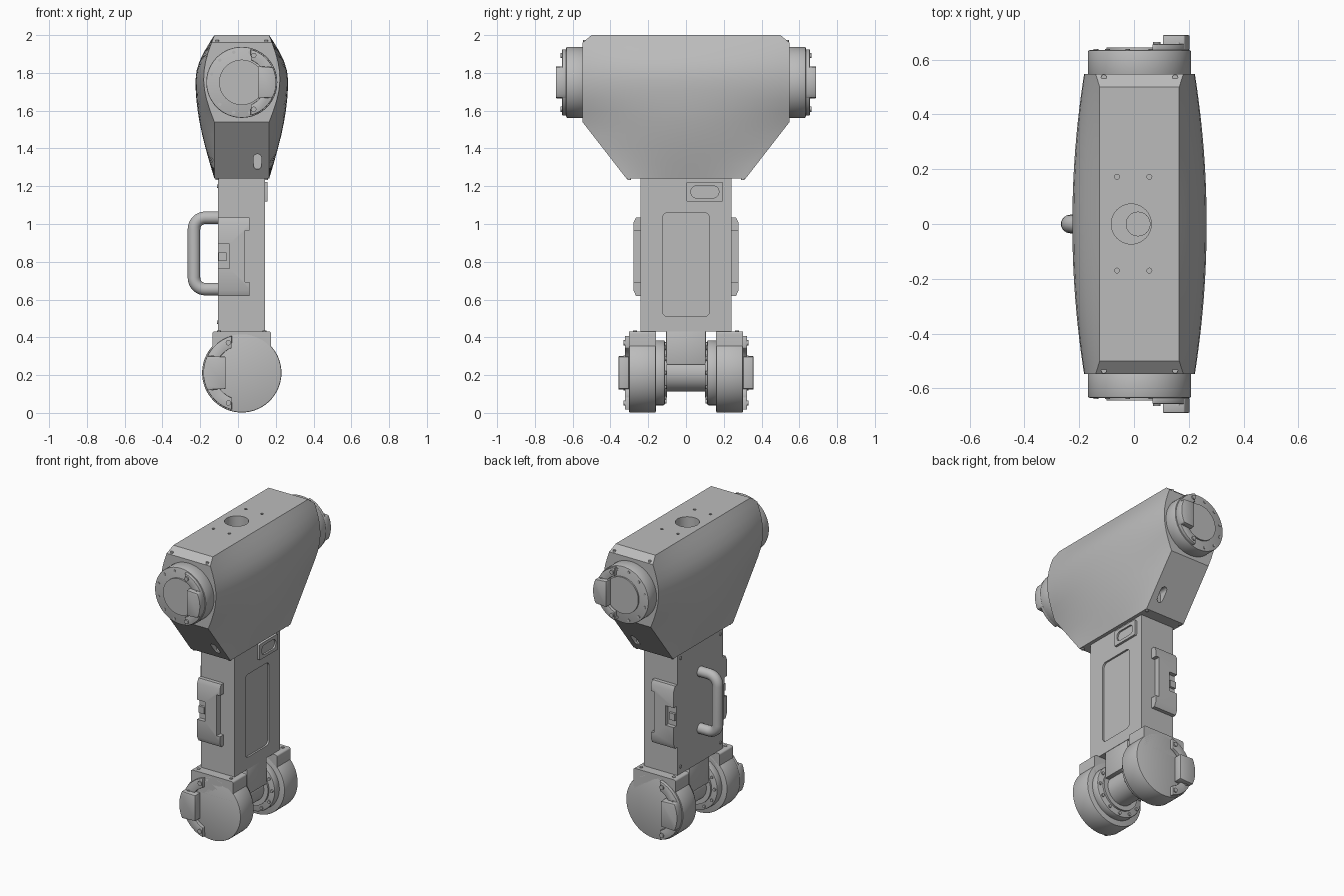
import bpy, bmesh, math
from mathutils import Vector

if "Cube" in bpy.data.objects:
    bpy.data.objects.remove(bpy.data.objects["Cube"], do_unlink=True)

grey = bpy.data.materials.new("satin grey")
grey.use_nodes = True
grey.diffuse_color = (0.5, 0.5, 0.5, 1)
grey.node_tree.nodes["Principled BSDF"].inputs["Base Color"].default_value = (0.5, 0.5, 0.5, 1)

CX = 0.02                    # axis shared by the shell and joints
TOP_Z, FOOT_Z = 1.75, 0.212  # joint heights


def activate(ob):
    bpy.ops.object.select_all(action='DESELECT')
    ob.select_set(True)
    bpy.context.view_layer.objects.active = ob


def finish(name, bm, bevel=0, angle=35):
    bmesh.ops.recalc_face_normals(bm, faces=bm.faces)
    me = bpy.data.meshes.new(name)
    bm.to_mesh(me)
    bm.free()
    me.materials.append(grey)
    ob = bpy.data.objects.new(name, me)
    bpy.context.collection.objects.link(ob)
    activate(ob)
    if bevel:
        mod = ob.modifiers.new("bevel", 'BEVEL')
        mod.width, mod.segments, mod.limit_method = bevel, 2, 'ANGLE'
        bpy.ops.object.modifier_apply(modifier=mod.name)
    bpy.ops.object.shade_smooth_by_angle(angle=math.radians(angle))
    return ob


def prism(name, pts, axis, a, b, bevel=0):
    """Extrude a flat outline along an axis from a to b."""
    place = {'x': lambda p, d: (d, p[0], p[1]),
             'y': lambda p, d: (p[0], d, p[1]),
             'z': lambda p, d: (p[0], p[1], d)}[axis]
    bm = bmesh.new()
    lo = [bm.verts.new(place(p, a)) for p in pts]
    hi = [bm.verts.new(place(p, b)) for p in pts]
    bm.faces.new(lo)
    bm.faces.new(hi)
    n = len(pts)
    for i in range(n):
        j = (i + 1) % n
        bm.faces.new((lo[i], lo[j], hi[j], hi[i]))
    return finish(name, bm, bevel)


def arc(c, r, a0, a1, n):
    return [(c[0] + r * math.cos(math.radians(a0 + (a1 - a0) * i / n)),
             c[1] + r * math.sin(math.radians(a0 + (a1 - a0) * i / n))) for i in range(n + 1)]


def circle(c, r, n=48):
    return arc(c, r, 0, 360, n)[:-1]


def rect(u0, u1, v0, v1, r=0):
    if not r:
        return [(u0, v0), (u1, v0), (u1, v1), (u0, v1)]
    corners = [(u1 - r, v1 - r), (u0 + r, v1 - r), (u0 + r, v0 + r), (u1 - r, v0 + r)]
    return [p for i, c in enumerate(corners) for p in arc(c, r, 90 * i, 90 * i + 90, 6)]


def cut(ob, *cutters):
    for c in cutters:
        mod = ob.modifiers.new("cut", 'BOOLEAN')
        mod.operation, mod.solver, mod.object = 'DIFFERENCE', 'EXACT', c
        activate(ob)
        bpy.ops.object.modifier_apply(modifier=mod.name)
        bpy.data.objects.remove(c, do_unlink=True)
    activate(ob)
    bpy.ops.object.shade_smooth_by_angle(angle=math.radians(30))


def lerp(table, z):
    for (z0, v0), (z1, v1) in zip(table, table[1:]):
        if z0 <= z <= z1:
            return v0 + (v1 - v0) * (z - z0) / (z1 - z0)
    return 0


# Upper shell: bulging sides between flat top, ends and sloped undersides
half_length = [(1.24, 0.315), (1.54, 0.548), (1.96, 0.548), (2.0, 0.5)]
levels = [1.24, 1.32, 1.4, 1.47, 1.54, 1.6, 1.66, 1.71, 1.76, 1.81, 1.86, 1.91, 1.96, 2.0]
COLS = 24
bm = bmesh.new()
sides = {}
for s in (-1, 1):
    rows = []
    for z in levels:
        mid = 0.1 * (math.sin(math.pi / 2 * (z - 1.24) / 0.52) if z < 1.76
                     else math.cos(math.pi / 2 * (z - 1.76) / 0.24))
        end = 0.057 * math.sin(math.pi * (z - 1.54) / 0.46) if z > 1.54 else 0
        row = []
        for i in range(COLS + 1):
            t = 2 * i / COLS - 1
            x = 0.145 + end + (mid - end) * (1 - t * t)
            row.append(bm.verts.new((CX + s * x, t * lerp(half_length, z), z)))
        rows.append(row)
    for r0, r1 in zip(rows, rows[1:]):
        for i in range(COLS):
            bm.faces.new((r0[i], r0[i + 1], r1[i + 1], r1[i]))
    sides[s] = rows
L, R = sides[-1], sides[1]
for k in range(len(levels) - 1):
    for i in (0, COLS):
        bm.faces.new((L[k][i], R[k][i], R[k + 1][i], L[k + 1][i]))
for k in (0, -1):
    bm.faces.new(L[k] + R[k][::-1])
shell = finish("upper_shell", bm, angle=30)
cut(shell,
    prism("hole_cutter", circle((-0.01, 0), 0.073), 'z', 1.86, 2.1),
    prism("slot_cutter", rect(0.082, 0.124, 1.29, 1.37, 0.0205), 'y', -0.345, -0.6),
    prism("slot_cutter", rect(0.082, 0.124, 1.29, 1.37, 0.0205), 'y', 0.345, 0.6),
    *[prism("screw_cutter", circle((x, y), 0.009, 12), 'z', 1.97, 2.1)
      for x in (-0.062, 0.056) for y in (-0.17, 0.172)])
prism("inner_tube", circle((0.015, 0), 0.045, 32), 'z', 1.85, 1.93)
for s in (-1, 1):
    for x in (-0.11, 0.15):
        prism("shell_corner_screw", circle((x, s * 0.535), 0.01, 12), 'z', 1.95, 1.975)
        prism("shell_foot_screw", circle((x, s * 0.30), 0.01, 12), 'z', 1.232, 1.262)


def joint(name, r, z, y0, y1, face, s):
    """Round drive unit with a crescent cover and connector block on one side."""
    c = (CX, z)
    prism(name + "_housing", circle(c, r, 64), 'y', s * y0, s * y1, 0.006)
    mid = 0 if face > 0 else 180
    crescent = arc(c, r * 0.965, mid - 75, mid + 75, 24) + arc(c, r * 0.68, mid + 68, mid - 68, 20)
    prism(name + "_cover", crescent, 'y', s * (y1 - 0.005), s * (y1 + 0.022), 0.003)
    block = arc(c, r * 0.97, mid - 26, mid + 26, 8)
    block += [(CX + face * 0.085, z + face * 0.085), (CX + face * 0.085, z - face * 0.085)]
    prism(name + "_connector", block, 'y', s * y1, s * (y1 + 0.055), 0.004)
    for a in (-66, -27, 27, 66):
        p = arc(c, r * 0.83, mid + a, mid + a, 1)[0]
        prism(name + "_cover_bolt", circle(p, 0.014, 16), 'y', s * y1, s * (y1 + 0.03))
    return c


for s in (-1, 1):
    # Upper joints
    c = joint("upper_joint", 0.188, TOP_Z, 0.54, 0.634, 1, s)
    prism("upper_joint_disc", circle(c, 0.12, 48), 'y', s * 0.62, s * 0.644)
    for a in range(0, 360, 30):
        p = arc(c, 0.165, a + 15, a + 15, 1)[0]
        prism("upper_joint_bolt", circle(p, 0.009, 12), 'y', s * 0.62, s * 0.638)

    # Lower joints with their mounting lugs
    c = joint("lower_joint", 0.21, FOOT_Z, 0.16, 0.302, -1, s)
    prism("lower_joint_collar", circle(c, 0.172, 48), 'y', s * 0.112, s * 0.17, 0.008)
    prism("lower_joint_hub", circle(c, 0.13, 48), 'y', s * 0.1, s * 0.15)
    prism("lower_joint_lug", rect(CX - 0.155, CX + 0.155, 0.3, 0.432, 0.012), 'y', s * 0.16, s * 0.302)
    for a in range(0, 360, 30):
        p = arc(c, 0.152, a, a, 1)[0]
        prism("collar_bolt", circle(p, 0.01, 12), 'y', s * 0.104, s * 0.13)
    for x in (-0.1, 0.14):
        prism("lug_screw", circle((x, s * 0.27), 0.01, 12), 'z', 0.42, 0.437)

    # Side brackets: tapered ends, ears and a latch recess
    outline = [(s * 0.23, 0.62), (s * 0.265, 0.62), (s * 0.279, 0.65),
               (s * 0.279, 1.005), (s * 0.265, 1.035), (s * 0.23, 1.035)]
    bracket = prism("side_bracket", outline, 'x', -0.105, 0.062)
    cut(bracket,
        prism("ear_cutter", rect(0.038, 0.1, 0.692, 0.965), 'y', s * 0.2, s * 0.4),
        prism("latch_cutter", rect(-0.2, -0.046, 0.765, 0.895), 'y', s * 0.252, s * 0.4))
    prism("latch_tab", rect(-0.104, -0.062, 0.805, 0.85), 'y', s * 0.24, s * 0.268)

# Lower crossbar between the feet
prism("crossbar", circle((CX, FOOT_Z), 0.1, 48), 'y', -0.11, 0.11)
prism("crossbar_mount", rect(-0.1, 0.14, 0.255, 0.435), 'y', -0.105, 0.105, 0.006)

# Column with a shallow panel recess
column = prism("column", rect(-0.24, 0.24, 0.43, 1.25), 'x', -0.105, 0.142)
cut(column, prism("panel_cutter", rect(-0.125, 0.125, 0.51, 1.06, 0.03), 'x', 0.13, 0.2))
for y in (-0.21, 0.21):
    for z in (0.48, 1.2):
        prism("column_screw", circle((y, z), 0.01, 12), 'x', -0.111, -0.1)

# Service socket
socket = prism("service_socket", rect(0.003, 0.195, 1.118, 1.222, 0.006), 'x', 0.13, 0.157)
cut(socket, prism("socket_cutter", rect(0.026, 0.174, 1.138, 1.202, 0.03), 'x', 0.146, 0.2))

# Carry handle
curve = bpy.data.curves.new("carry_handle", 'CURVE')
curve.dimensions, curve.bevel_depth, curve.bevel_resolution = '3D', 0.034, 5
path = [(-0.1, 1.033)] + arc((-0.173, 0.973), 0.06, 90, 180, 8) \
    + arc((-0.173, 0.715), 0.06, 180, 270, 8) + [(-0.1, 0.655)]
spline = curve.splines.new('POLY')
spline.points.add(len(path) - 1)
for pt, (x, z) in zip(spline.points, path):
    pt.co = (x, 0, z, 1)
handle = bpy.data.objects.new("carry_handle", curve)
bpy.context.collection.objects.link(handle)
curve.materials.append(grey)
activate(handle)
bpy.ops.object.convert(target='MESH')
bpy.ops.object.shade_smooth_by_angle(angle=math.radians(40))
